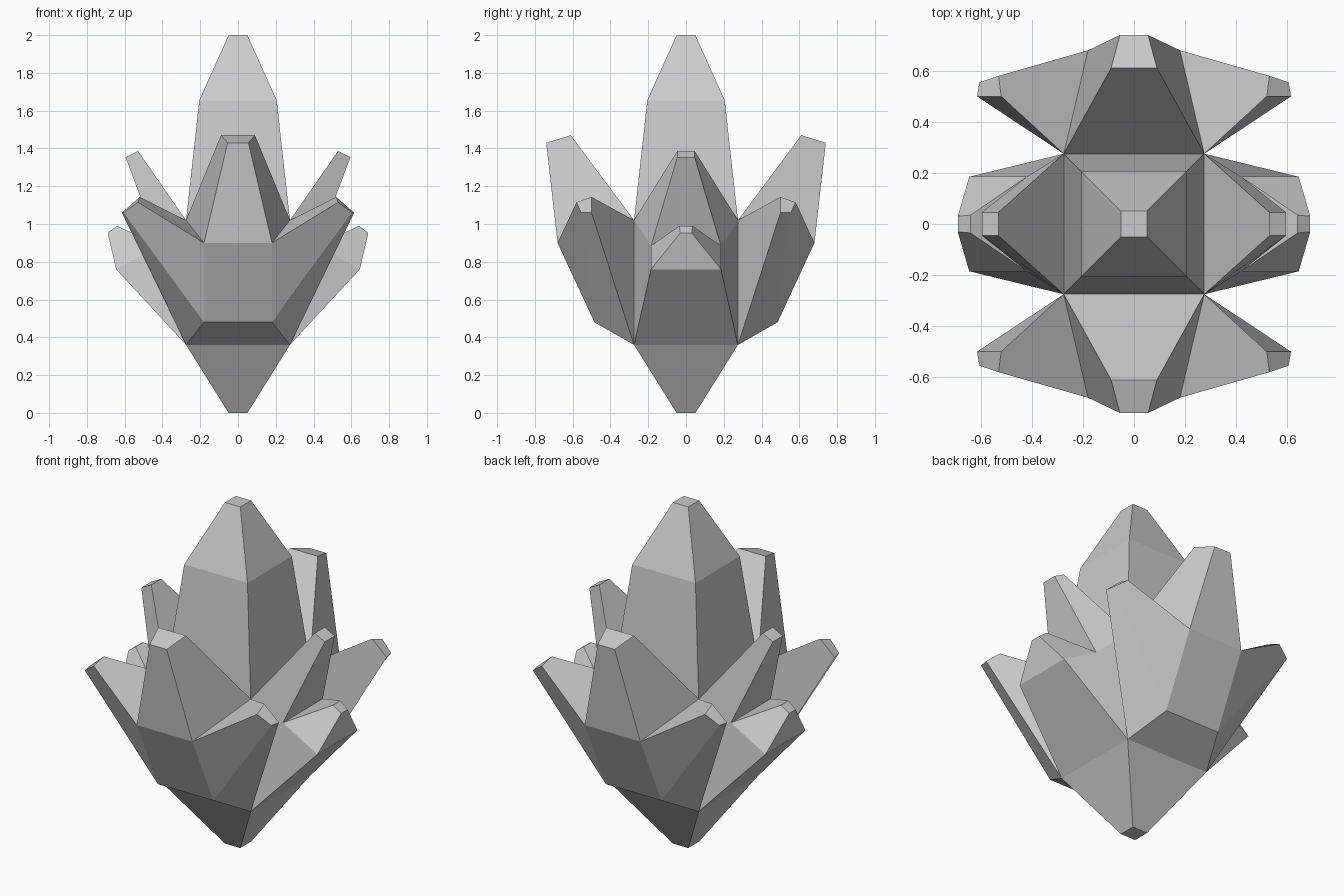
import bpy, bmesh

if "Cube" in bpy.data.objects:
    bpy.data.objects.remove(bpy.data.objects["Cube"])

bm = bmesh.new()


def panels(a, b):
    """Four side quads joining ring a to ring b."""
    return [(a[i], a[(i + 1) % 4], b[(i + 1) % 4], b[i]) for i in range(4)]


def add(*quads):
    for q in quads:
        bm.faces.new([bm.verts.new(p) for p in q])


def grow(base, tip):
    """Close a crystal from an open quad to its tip facet."""
    add(*panels(base, tip), tip)


def square(h, z):
    return [(-h, -h, z), (h, -h, z), (h, h, z), (-h, h, z)]


# Central column: root below, pointed shaft above, open on four sides
W, LO, HI = 0.275, 0.36, 1.02
root, low, high = square(0.05, 0), square(W, LO), square(W, HI)
shoulder, peak = square(0.205, 1.655), square(0.05, 2.0)
add(root, peak)
for a, b in ((root, low), (high, shoulder), (shoulder, peak)):
    add(*panels(a, b))


def ring(bottom, top):
    """Symmetric quad from (half width, depth, height) pairs."""
    (wb, db, zb), (wt, dt, zt) = bottom, top
    return [(-wb, db, zb), (wb, db, zb), (wt, dt, zt), (-wt, dt, zt)]


base = ring((W, W, LO), (W, W, HI))
for s in (-1, 1):
    # Front and back blocks
    def fb(r):
        return [(x, s * d, z) for x, d, z in r]

    mid = ring((0.18, 0.485, 0.48), (0.18, 0.68, 0.90))
    under, right, top, left = panels(base, mid)
    add(fb(under), fb(mid))
    # Tall crystal on top of the block
    grow(fb(top), fb([(0.09, 0.61, 1.47), (-0.09, 0.61, 1.47),
                      (-0.055, 0.74, 1.43), (0.055, 0.74, 1.43)]))
    # Diagonal corner crystals
    corner = [(0.615, 0.50, 1.06), (0.52, 0.50, 1.143),
              (0.53, 0.58, 1.115), (0.605, 0.555, 1.06)]
    grow(fb(right), fb(corner))
    c = [(-x, d, z) for x, d, z in corner]
    grow(fb(left), fb([c[1], c[0], c[3], c[2]]))

    # Left and right blocks
    def lr(r):
        return [(s * d, w, z) for w, d, z in r]

    mid = ring((0.185, 0.645, 0.76), (0.185, 0.42, 0.885))
    under, side_a, top, side_b = panels(base, mid)
    add(lr(under), lr(side_a), lr(side_b))
    # Low outward crystal and steeper upper crystal
    grow(lr(mid), lr(ring((0.03, 0.69, 0.953), (0.035, 0.64, 0.99))))
    grow(lr(top), lr([(0.046, 0.53, 1.387), (-0.046, 0.53, 1.387),
                      (-0.046, 0.595, 1.353), (0.046, 0.595, 1.353)]))

bmesh.ops.remove_doubles(bm, verts=bm.verts[:], dist=0.0005)
bmesh.ops.recalc_face_normals(bm, faces=bm.faces[:])
mesh = bpy.data.meshes.new("crystal_cluster")
bm.to_mesh(mesh)
bm.free()
bpy.context.collection.objects.link(bpy.data.objects.new("crystal_cluster", mesh))
